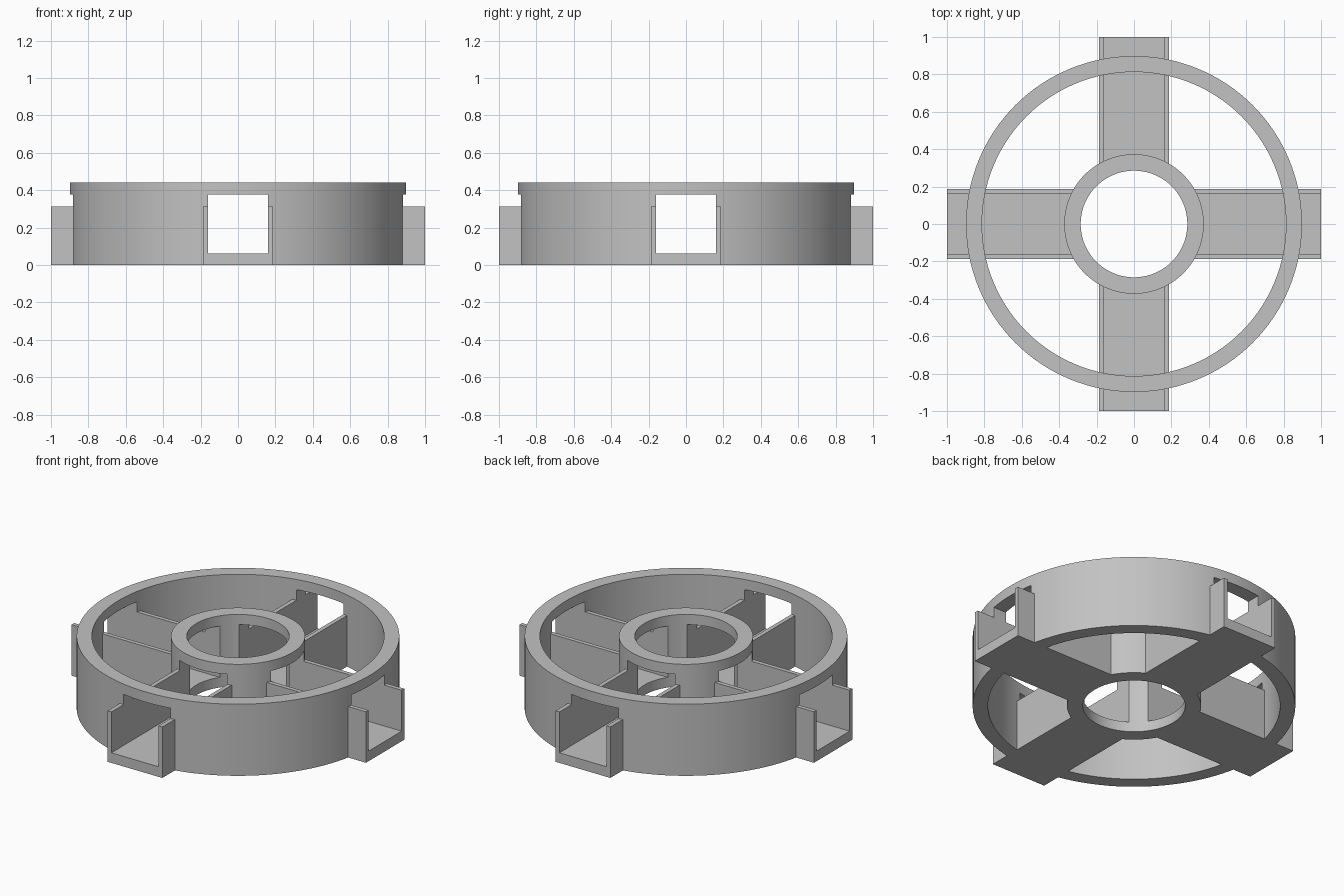
import bpy
import bmesh
import math

cube = bpy.data.objects.get("Cube")
if cube:
    bpy.data.objects.remove(cube, do_unlink=True)

# Main dimensions
HEIGHT = 0.44          # rim and hub
ARM_HEIGHT = 0.313     # channel side walls
FLOOR, WINDOW_TOP = 0.062, 0.377
ARM_HALF, CHANNEL_HALF = 0.186, 0.16
RIM_OUTER, RIM_INNER = 0.898, 0.813
HUB_OUTER, HUB_INNER = 0.373, 0.285
SEGMENTS = 128

grey = bpy.data.materials.new("plain grey")
grey.use_nodes = True
colour = (0.54, 0.54, 0.54, 1)
grey.diffuse_color = colour
grey.node_tree.nodes["Principled BSDF"].inputs["Base Color"].default_value = colour


def finish(name, bm):
    bmesh.ops.recalc_face_normals(bm, faces=bm.faces)
    mesh = bpy.data.meshes.new(name)
    bm.to_mesh(mesh)
    bm.free()
    mesh.materials.append(grey)
    obj = bpy.data.objects.new(name, mesh)
    bpy.context.collection.objects.link(obj)
    return obj


def tube(name, outer, inner, z0, z1):
    """Revolve a rectangular section around z."""
    bm = bmesh.new()
    section = [(inner, z0), (outer, z0), (outer, z1), (inner, z1)]
    rings = []
    for i in range(SEGMENTS):
        a = math.tau * i / SEGMENTS
        rings.append([bm.verts.new((r * math.cos(a), r * math.sin(a), z))
                      for r, z in section])
    for i, ring in enumerate(rings):
        after = rings[(i + 1) % SEGMENTS]
        for j in range(4):
            k = (j + 1) % 4
            bm.faces.new((ring[j], after[j], after[k], ring[k]))
    return finish(name, bm)


def box(name, half_x, half_y, z0, z1):
    bm = bmesh.new()
    bmesh.ops.create_cube(bm, size=2)
    for v in bm.verts:
        v.co = (v.co.x * half_x, v.co.y * half_y, z1 if v.co.z > 0 else z0)
    return finish(name, bm)


def bore(name, radius):
    bm = bmesh.new()
    bmesh.ops.create_cone(bm, cap_ends=True, segments=SEGMENTS,
                          radius1=radius, radius2=radius, depth=2)
    return finish(name, bm)


def combine(target, other, operation):
    """Apply one boolean and discard the helper."""
    other.hide_render = True
    mod = target.modifiers.new(operation.lower(), 'BOOLEAN')
    mod.operation = operation
    mod.solver = 'EXACT'
    mod.object = other
    bpy.context.view_layer.objects.active = target
    bpy.ops.object.modifier_apply(modifier=mod.name)
    bpy.data.objects.remove(other, do_unlink=True)


# Crossed arms with the hub bore removed
body = box("wheel_body", 1, ARM_HALF, 0, ARM_HEIGHT)
combine(body, box("cross_arm", ARM_HALF, 1, 0, ARM_HEIGHT), 'UNION')
combine(body, bore("hub_bore", (HUB_INNER + HUB_OUTER) / 2), 'DIFFERENCE')

# Rim and hub joined to the arms
combine(body, tube("outer_rim", RIM_OUTER, RIM_INNER, 0, HEIGHT), 'UNION')
combine(body, tube("hub", HUB_OUTER, HUB_INNER, 0, HEIGHT), 'UNION')

# Channels running through arms, rim and hub
for half_x, half_y in ((1.1, CHANNEL_HALF), (CHANNEL_HALF, 1.1)):
    combine(body, box("channel", half_x, half_y, FLOOR, WINDOW_TOP), 'DIFFERENCE')

# Smooth round walls, sharp edges
bpy.ops.object.select_all(action='DESELECT')
body.select_set(True)
bpy.context.view_layer.objects.active = body
bpy.ops.object.shade_smooth_by_angle(angle=math.radians(30))
